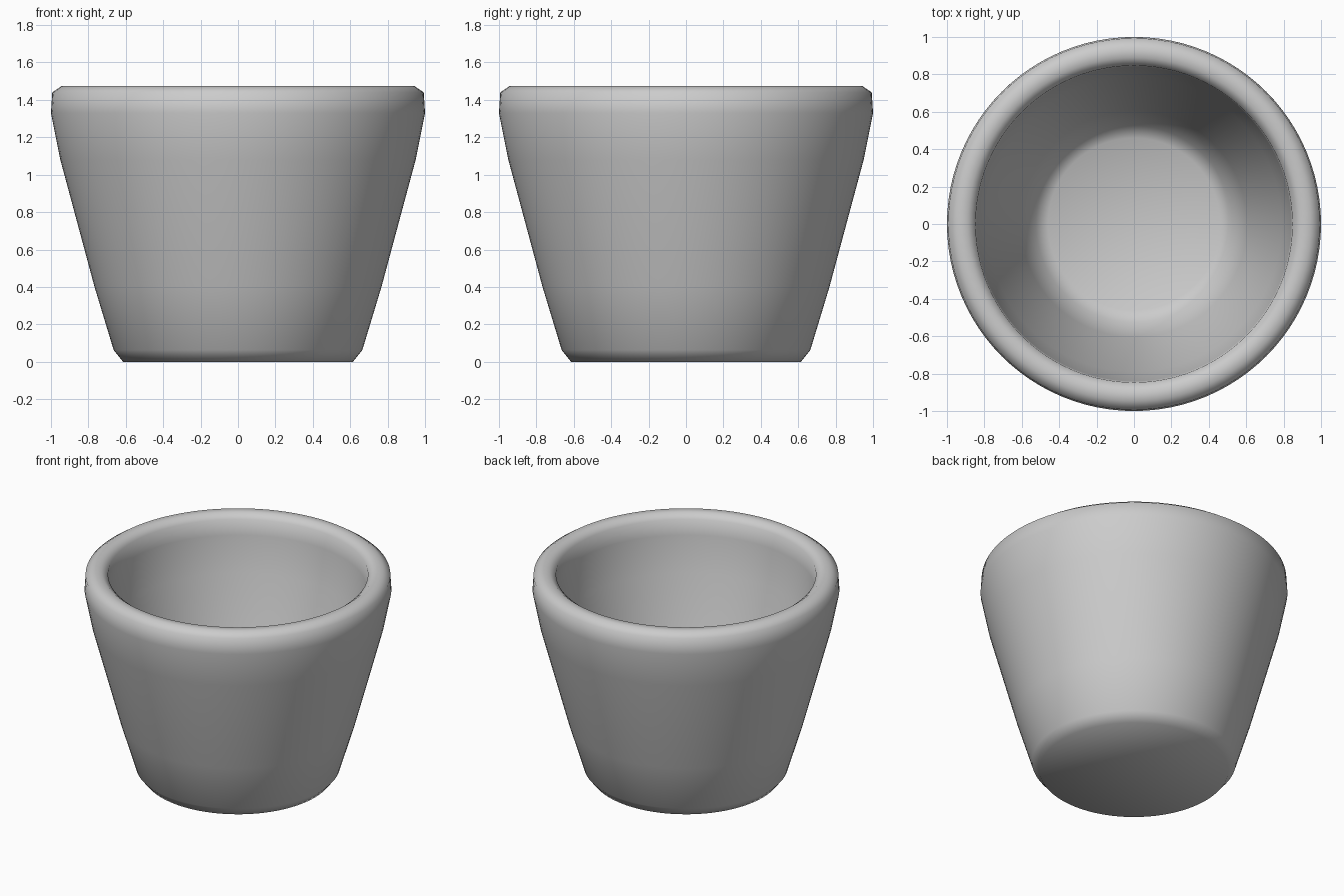
import bpy, bmesh, math

if "Cube" in bpy.data.objects:
    bpy.data.objects.remove(bpy.data.objects["Cube"])

# Profile (radius, height): base, outer wall, rounded lip, inner wall, inner floor
profile = [(0, 0), (0.615, 0), (0.665, 0.063), (0.767, 0.40), (0.95, 1.08),
           (1.0, 1.33), (0.993, 1.44), (0.945, 1.473), (0.89, 1.473),
           (0.847, 1.44), (0.84, 1.33), (0.79, 1.08), (0.605, 0.40),
           (0.525, 0.20), (0.46, 0.16), (0, 0.16)]

# Lathe the profile around z
bm = bmesh.new()
verts = [bm.verts.new((r, 0, z)) for r, z in profile]
edges = [bm.edges.new(pair) for pair in zip(verts, verts[1:])]
bmesh.ops.spin(bm, geom=verts + edges, cent=(0, 0, 0), axis=(0, 0, 1),
               angle=math.tau, steps=96, use_duplicate=False)
bmesh.ops.remove_doubles(bm, verts=bm.verts, dist=0.0005)
bmesh.ops.recalc_face_normals(bm, faces=bm.faces)
mesh = bpy.data.meshes.new("tapered_cup")
bm.to_mesh(mesh)
bm.free()

# Smooth open cup
cup = bpy.data.objects.new("tapered_cup", mesh)
bpy.context.collection.objects.link(cup)
for p in mesh.polygons:
    p.use_smooth = True
